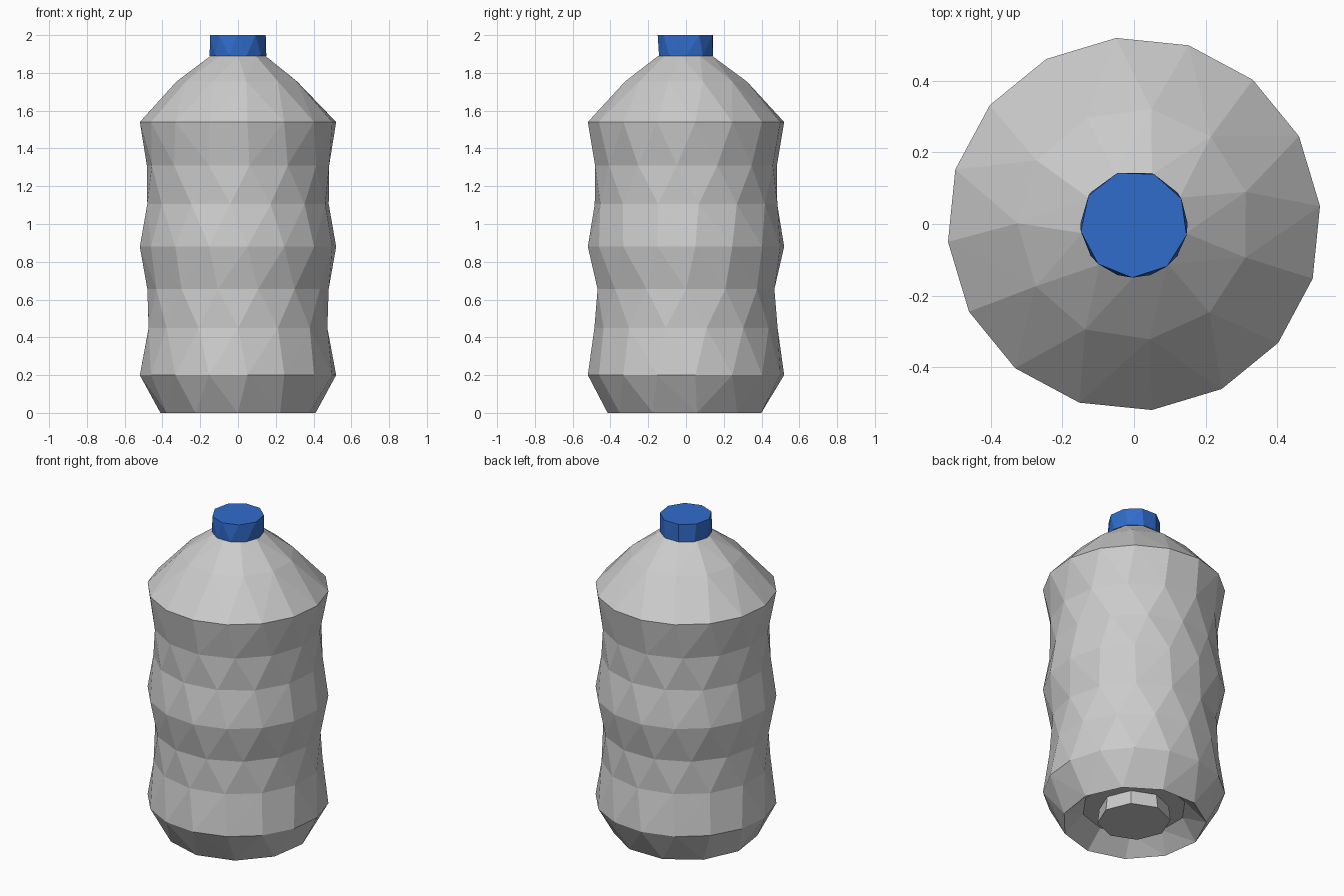
import bpy, bmesh
from math import cos, sin, radians, tau

if "Cube" in bpy.data.objects:
    bpy.data.objects.remove(bpy.data.objects["Cube"])


def lathe(name, profile):
    """Low-poly turned solid; each ring is (radius, z, sides, phase in degrees)."""
    bm = bmesh.new()
    rings = []
    for r, z, n, phase in profile:
        step = tau / n
        a0 = radians(phase) % step
        rings.append([(a0 + i * step,
                       bm.verts.new((r * cos(a0 + i * step), r * sin(a0 + i * step), z)))
                      for i in range(n)])
    # Zip neighbouring rings together by angle, so side counts may differ
    for low, high in zip(rings, rings[1:]):
        n, m = len(low), len(high)
        i = j = 0
        while i < n or j < m:
            a, b = low[i % n][1], high[j % m][1]
            mid_low = low[0][0] + (i + 0.5) * tau / n
            mid_high = high[0][0] + (j + 0.5) * tau / m
            if i < n and j < m and abs(mid_low - mid_high) < 1e-4:
                bm.faces.new((a, low[(i + 1) % n][1], high[(j + 1) % m][1], b))
                i, j = i + 1, j + 1
            elif j >= m or (i < n and mid_low < mid_high):
                bm.faces.new((a, low[(i + 1) % n][1], b))
                i += 1
            else:
                bm.faces.new((a, high[(j + 1) % m][1], b))
                j += 1
    bm.faces.new([v for _, v in reversed(rings[0])])
    bm.faces.new([v for _, v in rings[-1]])
    bmesh.ops.recalc_face_normals(bm, faces=bm.faces)
    mesh = bpy.data.meshes.new(name)
    bm.to_mesh(mesh)
    bm.free()
    obj = bpy.data.objects.new(name, mesh)
    bpy.context.collection.objects.link(obj)
    return obj


# Bottle body: grooved underside, two waisted bands, tapering shoulder
lathe("bottle_body", [
    (0.21, 0.01, 8, 0),
    (0.20, 0.10, 8, 0),
    (0.30, 0.10, 10, 18),
    (0.415, 0.00, 11, 8),
    (0.522, 0.20, 16, 5.5),
    (0.485, 0.45, 14, 13),
    (0.48, 0.655, 14, 0),
    (0.522, 0.88, 16, 5.5),
    (0.485, 1.105, 14, 8),
    (0.485, 1.31, 14, 20),
    (0.522, 1.54, 16, 5.5),
    (0.325, 1.755, 11, 16),
    (0.147, 1.89, 9, 30),
])

# Screw cap
cap = lathe("bottle_cap", [
    (0.15, 1.89, 10, 0),
    (0.15, 2.00, 9, 28),
])
blue = bpy.data.materials.new("cap_blue")
blue.diffuse_color = (0.03, 0.15, 0.60, 1)
blue.use_nodes = True
blue.node_tree.nodes["Principled BSDF"].inputs["Base Color"].default_value = blue.diffuse_color
cap.data.materials.append(blue)
